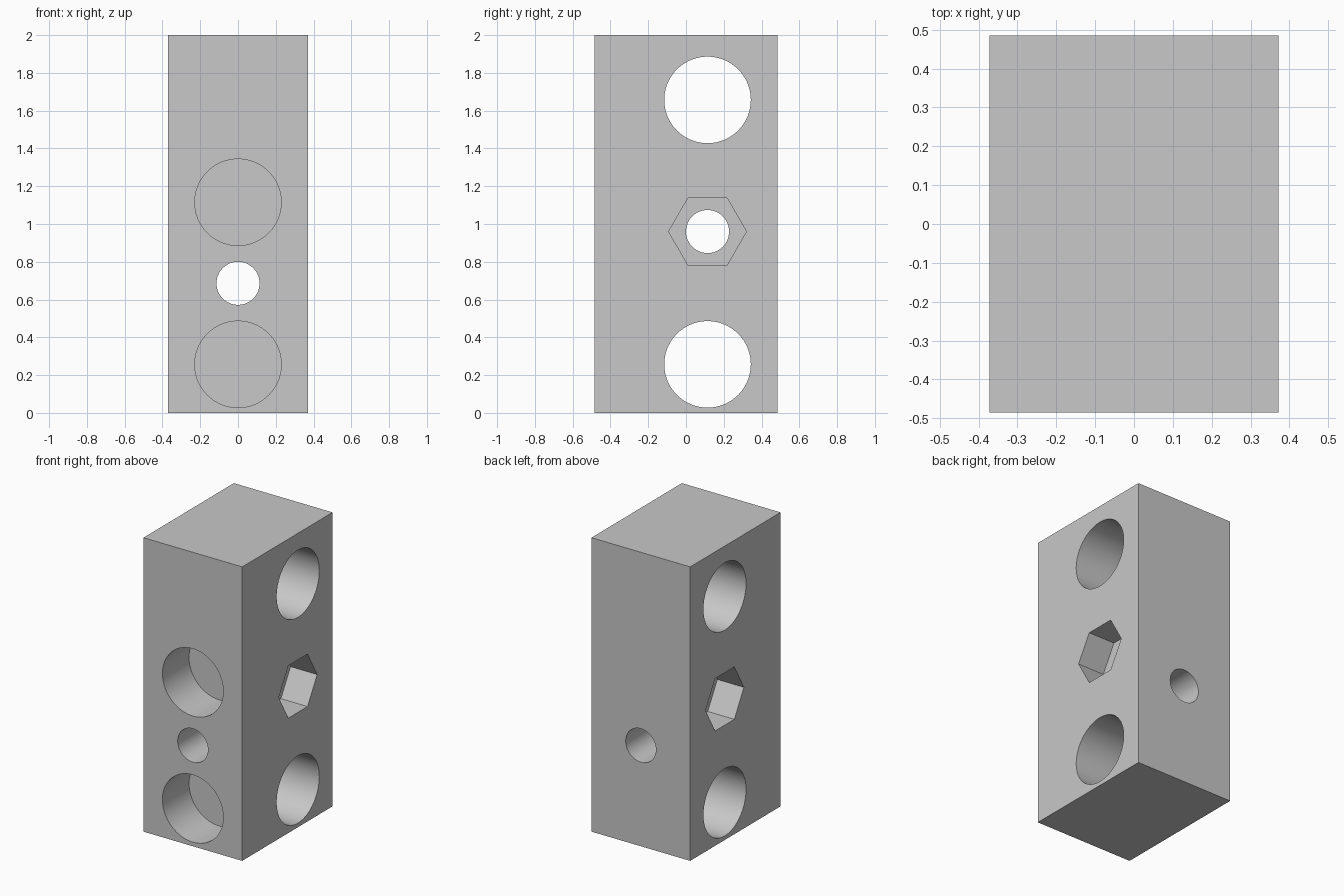
import bpy
from math import radians

if "Cube" in bpy.data.objects:
    bpy.data.objects.remove(bpy.data.objects["Cube"])

WIDTH, DEPTH, HEIGHT = 0.743, 0.971, 2.0
BORE, SMALL, HEX = 0.229, 0.114, 0.206   # radii
SIDE_Y = 0.114                           # side holes sit toward the back
POCKET, HEX_POCKET = 0.286, 0.2          # blind depths

grey = bpy.data.materials.new("plain grey")
grey.use_nodes = True
colour = (0.58, 0.58, 0.58, 1)
grey.diffuse_color = colour
grey.node_tree.nodes["Principled BSDF"].inputs["Base Color"].default_value = colour

# Solid block
bpy.ops.mesh.primitive_cube_add(size=1, location=(0, 0, HEIGHT / 2))
block = bpy.context.object
block.name = "drilled_block"
block.scale = (WIDTH, DEPTH, HEIGHT)
bpy.ops.object.transform_apply(location=True, rotation=False, scale=True)
block.data.materials.append(grey)


def drill(axis, radius, length, location, sides=96):
    """Cut a round or polygonal hole running along x or y."""
    turn = (0, radians(90), 0) if axis == "x" else (radians(90), 0, 0)
    bpy.ops.mesh.primitive_cylinder_add(
        vertices=sides, radius=radius, depth=length, location=location, rotation=turn)
    cutter = bpy.context.object
    cutter.name = "hole_cutter"
    cutter.hide_render = True
    cutter.data.materials.append(grey)
    bpy.context.view_layer.objects.active = block
    cut = block.modifiers.new("hole", "BOOLEAN")
    cut.operation = "DIFFERENCE"
    cut.solver = "EXACT"
    cut.object = cutter
    bpy.ops.object.modifier_apply(modifier=cut.name)
    bpy.data.objects.remove(cutter)


# Through holes from side to side
for radius, z in ((BORE, 1.657), (SMALL, 0.96), (BORE, 0.257)):
    drill("x", radius, WIDTH + 0.2, (0, SIDE_Y, z))

# Hexagonal nut pockets on both sides, points along y
for side in (-1, 1):
    drill("x", HEX, 2 * HEX_POCKET, (side * WIDTH / 2, SIDE_Y, 0.96), sides=6)

# Blind front pockets and the through hole between them
for z in (1.115, 0.257):
    drill("y", BORE, 2 * POCKET, (0, -DEPTH / 2, z))
drill("y", SMALL, DEPTH + 0.2, (0, 0, 0.686))

# Smooth bores, crisp edges
bpy.ops.object.select_all(action="DESELECT")
block.select_set(True)
bpy.context.view_layer.objects.active = block
bpy.ops.object.shade_smooth_by_angle(angle=radians(30))
